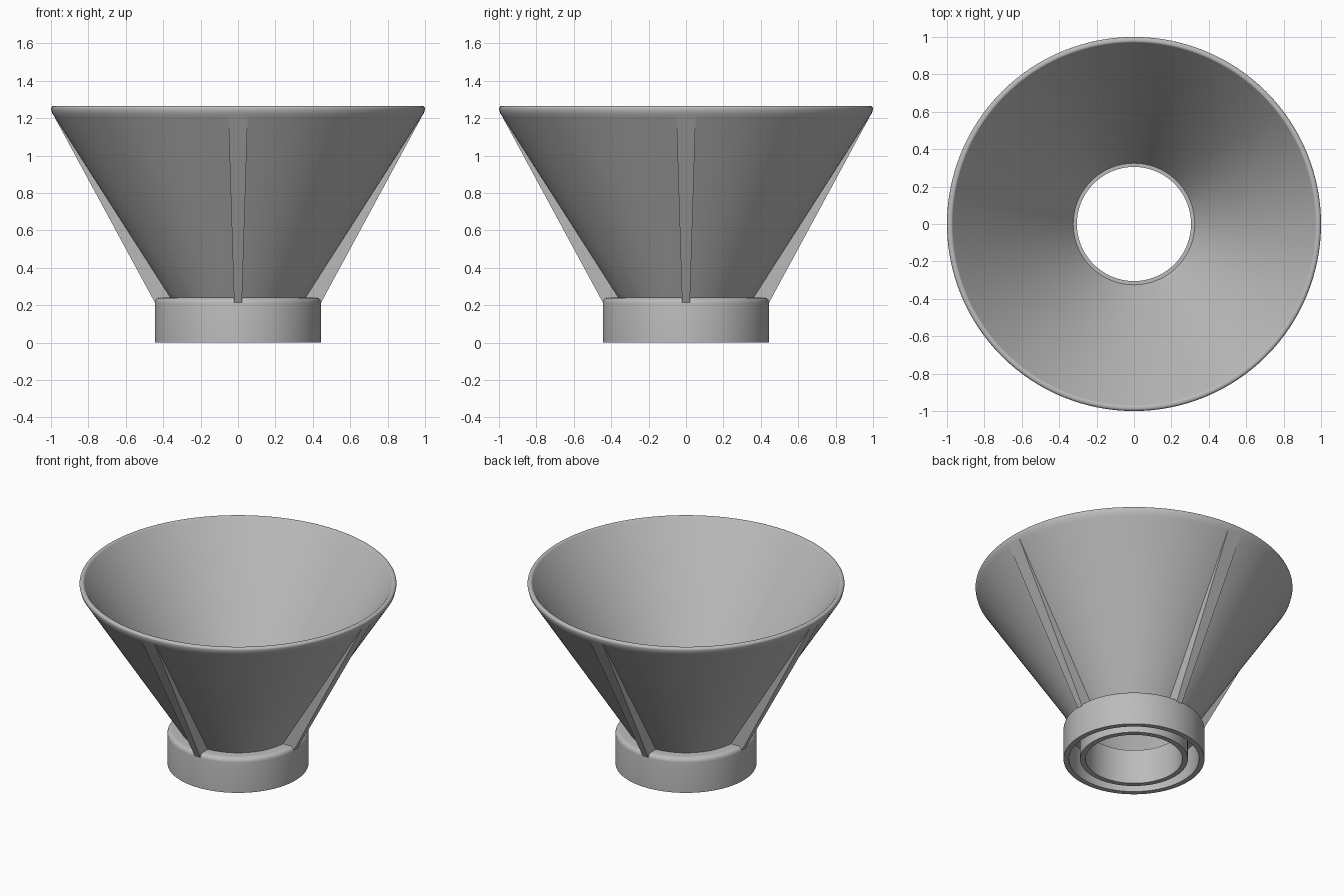
import bpy, bmesh, math
from mathutils import Matrix, Vector

if "Cube" in bpy.data.objects:
    bpy.data.objects.remove(bpy.data.objects["Cube"], do_unlink=True)

GREY = (0.5, 0.5, 0.5, 1)
grey = bpy.data.materials.new("plain_grey")
grey.use_nodes = True
grey.diffuse_color = GREY
grey.node_tree.nodes["Principled BSDF"].inputs["Base Color"].default_value = GREY


def finish(name, bm, angle):
    """Turn a bmesh into a shaded, coloured object."""
    bmesh.ops.remove_doubles(bm, verts=bm.verts, dist=1e-5)
    bmesh.ops.recalc_face_normals(bm, faces=bm.faces)
    mesh = bpy.data.meshes.new(name)
    bm.to_mesh(mesh)
    bm.free()
    mesh.materials.append(grey)
    obj = bpy.data.objects.new(name, mesh)
    bpy.context.collection.objects.link(obj)
    bpy.ops.object.select_all(action="DESELECT")
    obj.select_set(True)
    bpy.context.view_layer.objects.active = obj
    bpy.ops.object.shade_smooth_by_angle(angle=math.radians(angle))
    return obj


def arc(cx, cz, radius, start, end, steps=5):
    """Rounded corner in the radius/height plane."""
    angles = [math.radians(start + (end - start) * i / steps) for i in range(steps + 1)]
    return [(cx + radius * math.cos(a), cz + radius * math.sin(a)) for a in angles]


# Funnel body: lathed bowl, rounded rim, collar and inner spout tube
profile = [(0.305, 0), (0.34, 0), (0.34, 0.205), (0.41, 0.205), (0.41, 0), (0.445, 0)]
profile += arc(0.415, 0.21, 0.03, 0, 90)            # collar shoulder
profile += [(0.362, 0.24), (0.98, 1.205), (0.995, 1.228)]
profile += arc(0.985, 1.25, 0.015, 0, 90)           # outer rim edge
profile += arc(0.98, 1.253, 0.012, 90, 150, 3)      # inner rim edge
profile += [(0.325, 0.24), (0.305, 0.24)]

bm = bmesh.new()
verts = [bm.verts.new((r, 0, z)) for r, z in profile]
edges = [bm.edges.new((verts[i], verts[(i + 1) % len(verts)])) for i in range(len(verts))]
bmesh.ops.spin(bm, geom=verts + edges, cent=(0, 0, 0), axis=(0, 0, 1),
               angle=math.tau, steps=128, use_merge=True)
finish("funnel_body", bm, 32)

# Support ribs: wedges that widen upward and fade into the bowl
side = [(0.345, 0.215, 0.021), (0.445, 0.215, 0.021),
        (0.99, 1.222, 0.052), (0.965, 1.222, 0.052)]   # radius, height, half width
for i, where in enumerate(("left", "back", "right", "front")):
    bm = bmesh.new()
    turn = Matrix.Rotation(i * math.pi / 2, 3, "Z")
    rings = [[bm.verts.new(turn @ Vector((r, s * w, z))) for r, z, w in side] for s in (-1, 1)]
    bm.faces.new(rings[0])
    bm.faces.new(rings[1])
    for a in range(4):
        b = (a + 1) % 4
        bm.faces.new((rings[0][a], rings[0][b], rings[1][b], rings[1][a]))
    finish(where + "_rib", bm, 30)
